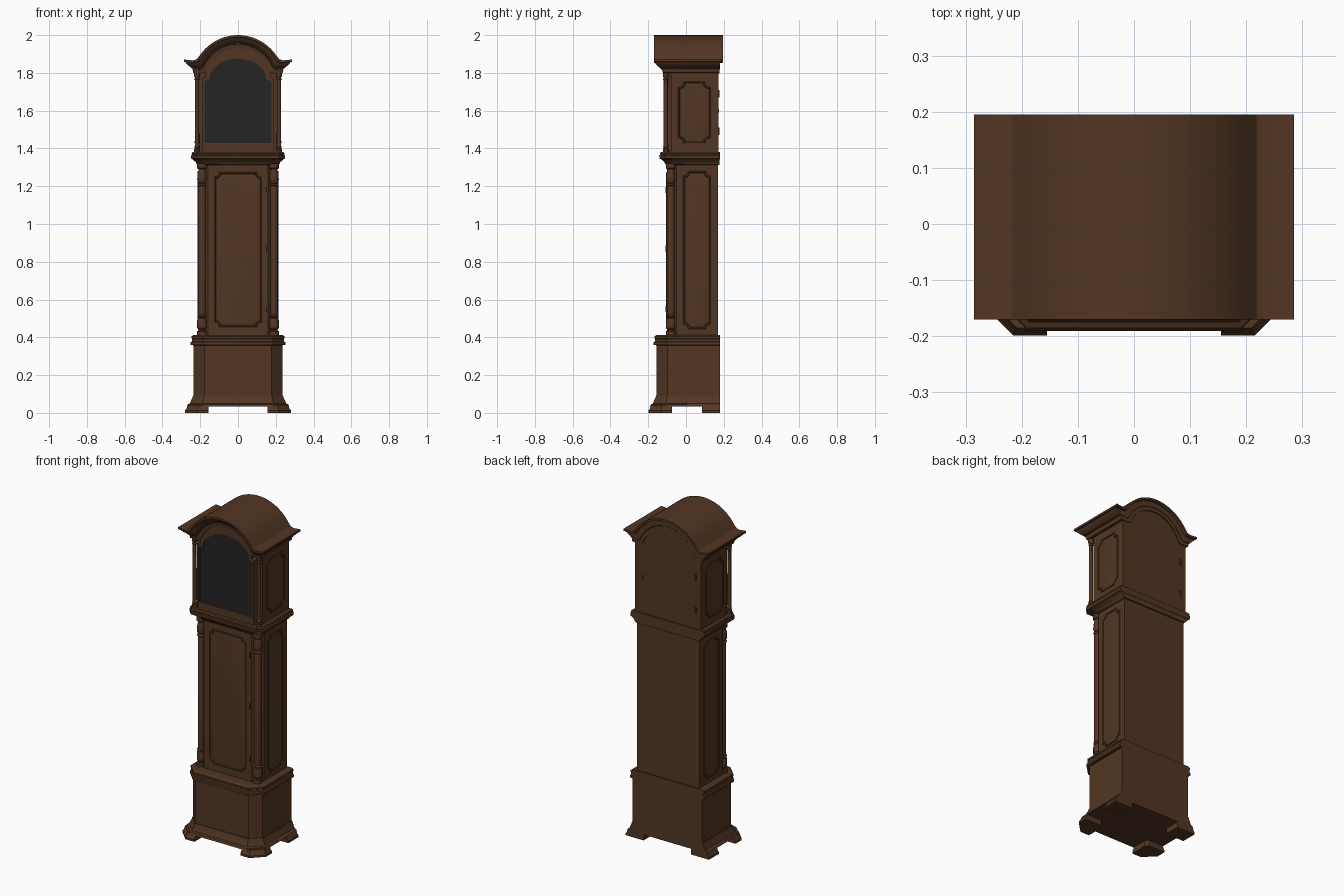
import bpy, bmesh, math
from math import sin, cos, pi, sqrt

if "Cube" in bpy.data.objects:
    bpy.data.objects.remove(bpy.data.objects["Cube"])


def material(name, rgb):
    m = bpy.data.materials.new(name)
    m.diffuse_color = (*rgb, 1)
    m.use_nodes = True
    m.node_tree.nodes["Principled BSDF"].inputs["Base Color"].default_value = m.diffuse_color
    return m


WOOD = material("dark_wood", (0.085, 0.037, 0.017))
GLASS = material("dark_glass", (0.018, 0.018, 0.018))


def finish(name, bm, mat=WOOD):
    bmesh.ops.remove_doubles(bm, verts=bm.verts, dist=1e-5)
    bmesh.ops.recalc_face_normals(bm, faces=bm.faces)
    me = bpy.data.meshes.new(name)
    bm.to_mesh(me)
    bm.free()
    me.materials.append(mat)
    ob = bpy.data.objects.new(name, me)
    bpy.context.collection.objects.link(ob)
    return ob


def loft(name, rings, mat=WOOD, caps="ngon", cyclic=False):
    """Bridge closed rings of equal length; cap with ngons, strips or nothing."""
    bm = bmesh.new()
    vs = [[bm.verts.new(p) for p in r] for r in rings]
    n = len(vs[0])
    pairs = list(zip(vs, vs[1:])) + ([(vs[-1], vs[0])] if cyclic else [])
    for a, b in pairs:
        for i in range(n):
            j = (i + 1) % n
            bm.faces.new((a[i], a[j], b[j], b[i]))
    for r in (vs[0], vs[-1]):
        if caps == "ngon":
            bm.faces.new(r)
        elif caps == "strip":
            for i in range(n // 2 - 1):
                bm.faces.new((r[i], r[i + 1], r[n - 2 - i], r[n - 1 - i]))
    return finish(name, bm, mat)


def plan(w, yf, yb, c, z):
    """Rectangle seen from above with chamfered front corners."""
    return [(-w, yb, z), (-w, yf + c, z), (-w + c, yf, z),
            (w - c, yf, z), (w, yf + c, z), (w, yb, z)]


def stack(name, w, yf, yb, c, layers):
    """Moulded block: layers are (height, outward offset)."""
    return loft(name, [plan(w + o, yf - o, yb, c + o * 0.586, z) for z, o in layers])


def lathe(name, x, y, profile, n=16):
    return loft(name, [[(x + r * cos(2 * pi * i / n), y + r * sin(2 * pi * i / n), z)
                        for i in range(n)] for r, z in profile])


def panel(name, place, u0, u1, z0, z1, r):
    """Panel with scooped corners and a raised bead; place maps (u, z, height)."""
    rings = []
    for inset, h in ((0, -0.002), (0, 0.003), (0.002, 0.005), (0.006, 0.005),
                     (0.009, 0.001), (0.013, 0.001), (0.02, 0.003)):
        a, b, c, d = u0 + inset, u1 - inset, z0 + inset, z1 - inset
        ring = []
        for cu, cz, start in ((a, c, 90), (b, c, 180), (b, d, 270), (a, d, 0)):
            for k in range(6):
                t = math.radians(start - 18 * k)
                ring.append(place(cu + r * cos(t), cz + r * sin(t), h))
        rings.append(ring)
    return loft(name, rings)


# Plinth with flared skirt
stack("plinth", 0.235, -0.155, 0.18, 0.057,
      [(0.035, 0.036), (0.045, 0.03), (0.05, 0.02), (0.065, 0.014), (0.085, 0.005),
       (0.092, 0.004), (0.092, 0), (0.36, 0)])
stack("plinth_moulding", 0.235, -0.155, 0.18, 0.057,
      [(0.358, 0.004), (0.36, 0.016), (0.374, 0.016), (0.378, 0.009), (0.392, 0.009),
       (0.395, 0.012), (0.405, 0.012), (0.412, 0.002)])

# Bracket feet
for s, side in ((-1, "left"), (1, "right")):
    front = [(0.155, -0.155), (0.197, -0.155), (0.237, -0.115), (0.237, -0.075),
             (0.17, -0.075), (0.155, -0.09)]
    out = [(0, -1), (0.414, -1), (1, -0.414), (1, 0), (0, 0), (0, 0)]
    back = [(0.16, 0.18), (0.16, 0.085), (0.237, 0.085), (0.237, 0.18)]
    out_b = [(0, 0), (0, 0), (1, 0), (1, 0)]
    for nm, pts, dirs in (("front", front, out), ("back", back, out_b)):
        loft(f"{nm}_foot_{side}",
             [[(s * (p[0] + o * q[0]), p[1] + o * q[1], z) for p, q in zip(pts, dirs)]
              for z, o in ((0, 0.044), (0.012, 0.044), (0.022, 0.036), (0.042, 0.03))])

# Trunk
stack("trunk", 0.21, -0.1, 0.17, 0.05, [(0.405, 0), (1.325, 0)])
panel("trunk_door", lambda u, z, h: (u, -0.1 - h, z), -0.125, 0.125, 0.455, 1.275, 0.025)
for z in (0.55, 0.87, 1.18):
    lathe("trunk_hinge", 0.152, -0.103, [(0.005, z - 0.017), (0.005, z + 0.017)], 8)

# Turned corner columns on the trunk
half = [(0.027, 0.41), (0.027, 0.432), (0.02, 0.436), (0.02, 0.442), (0.026, 0.449),
        (0.026, 0.49), (0.023, 0.5), (0.018, 0.504), (0.026, 0.512), (0.02, 0.52),
        (0.021, 0.53)]
turned = half + [(0.021, 1.195), (0.02, 1.2), (0.026, 1.207), (0.018, 1.215),
                 (0.022, 1.22), (0.026, 1.235), (0.025, 1.26), (0.02, 1.282),
                 (0.02, 1.29), (0.027, 1.296), (0.027, 1.32)]

# Slim free-standing hood columns
slim = [(0.016, 1.375), (0.016, 1.395), (0.011, 1.4), (0.015, 1.408), (0.011, 1.416),
        (0.012, 1.43), (0.011, 1.76), (0.015, 1.766), (0.011, 1.773), (0.016, 1.785),
        (0.016, 1.81)]

for s, side in ((-1, "left"), (1, "right")):
    lathe(f"trunk_column_{side}", s * 0.19, -0.08, turned)
    lathe(f"hood_column_{side}", s * 0.217, -0.107, slim, 12)
    # Side panels
    panel(f"trunk_panel_{side}", lambda u, z, h: (s * (0.21 + h), u, z),
          -0.015, 0.13, 0.445, 1.28, 0.025)
    panel(f"hood_panel_{side}", lambda u, z, h: (s * (0.222 + h), u, z),
          -0.042, 0.13, 1.425, 1.755, 0.03)

# Waist moulding between trunk and hood
stack("waist_cove", 0.212, -0.102, 0.178, 0.05,
      [(1.312, 0), (1.318, 0.008), (1.328, 0.012), (1.338, 0.024), (1.345, 0.03)])
stack("waist_shelf", 0.234, -0.126, 0.18, 0.02,
      [(1.342, 0.006), (1.346, 0.014), (1.362, 0.016), (1.366, 0.01), (1.372, 0.012),
       (1.38, 0.008)])


# Hood body and arched door
def arch(w, zb, zs, rx, rz, y, n=24):
    pts = [(-w, y, zb), (w, y, zb), (w, y, zs), (w * 0.6 + rx * 0.4, y, zs + 0.008)]
    pts += [(rx * cos(pi * i / n), y, zs + 0.012 + rz * sin(pi * i / n)) for i in range(n + 1)]
    return pts + [(-w * 0.6 - rx * 0.4, y, zs + 0.008), (-w, y, zs)]


loft("hood_body", [arch(0.222, 1.375, 1.81, 0.165, 0.11, y) for y in (-0.08, 0.172)])
loft("hood_front", [arch(0.186, 1.375, 1.768, 0.168, 0.145, y) for y in (-0.1, -0.07)])
outer = (0.188, 1.38, 1.768, 0.172, 0.15)
inner = (0.177, 1.43, 1.752, 0.15, 0.11)
lip = (0.182, 1.425, 1.755, 0.155, 0.115)
loft("hood_door_frame",
     [arch(*outer, -0.08), arch(*outer, -0.117), arch(*lip, -0.117),
      arch(*lip, -0.113), arch(*inner, -0.112), arch(*inner, -0.08)],
     caps="none", cyclic=True)
loft("hood_glass", [arch(*inner, y) for y in (-0.109, -0.102)], GLASS)

# Hinges and latch on the hood back
for z in (1.49, 1.69):
    lathe("back_hinge", -0.185, 0.172, [(0.006, z - 0.02), (0.006, z + 0.02)], 8)
lathe("back_latch", 0.17, 0.171, [(0.005, 1.59), (0.005, 1.61)], 8)


# Arched roof with moulded cornice
def cornice_ring(d, inset, yb):
    rad, cz = 0.245 - d, 1.755
    zw = 1.866 - d
    a0 = math.asin((zw - cz) / rad)
    xe = rad * cos(a0)
    xw = 0.285 - inset
    curve = [(-xw, zw + 0.005), (-xe - 0.3 * (xw - xe), zw)]
    n = 28
    lift = [0.007, 0.002]     # soften the junction of arch and wing
    for i in range(n + 1):
        t = pi - a0 - (pi - 2 * a0) * i / n
        k = min(i, n - i)
        curve.append((rad * cos(t), cz + rad * sin(t) + (lift[k] if k < 2 else 0)))
    curve += [(-x, z) for x, z in reversed(curve[:2])]
    yf = -0.17 + inset
    return [(x, yf, z) for x, z in curve] + [(x, yb, z) for x, z in reversed(curve)]


loft("roof", [cornice_ring(*p) for p in
              ((0, 0, 0.195), (0.012, 0, 0.195), (0.014, 0.008, 0.18), (0.022, 0.012, 0.18),
               (0.032, 0.022, 0.18), (0.042, 0.036, 0.18), (0.046, 0.036, 0.18),
               (0.048, 0.043, 0.178), (0.07, 0.048, 0.178))], caps="strip")

# Smooth shading with sharp edges kept
for ob in bpy.context.collection.objects:
    ob.select_set(True)
    bpy.context.view_layer.objects.active = ob
bpy.ops.object.shade_smooth_by_angle(angle=math.radians(30))
